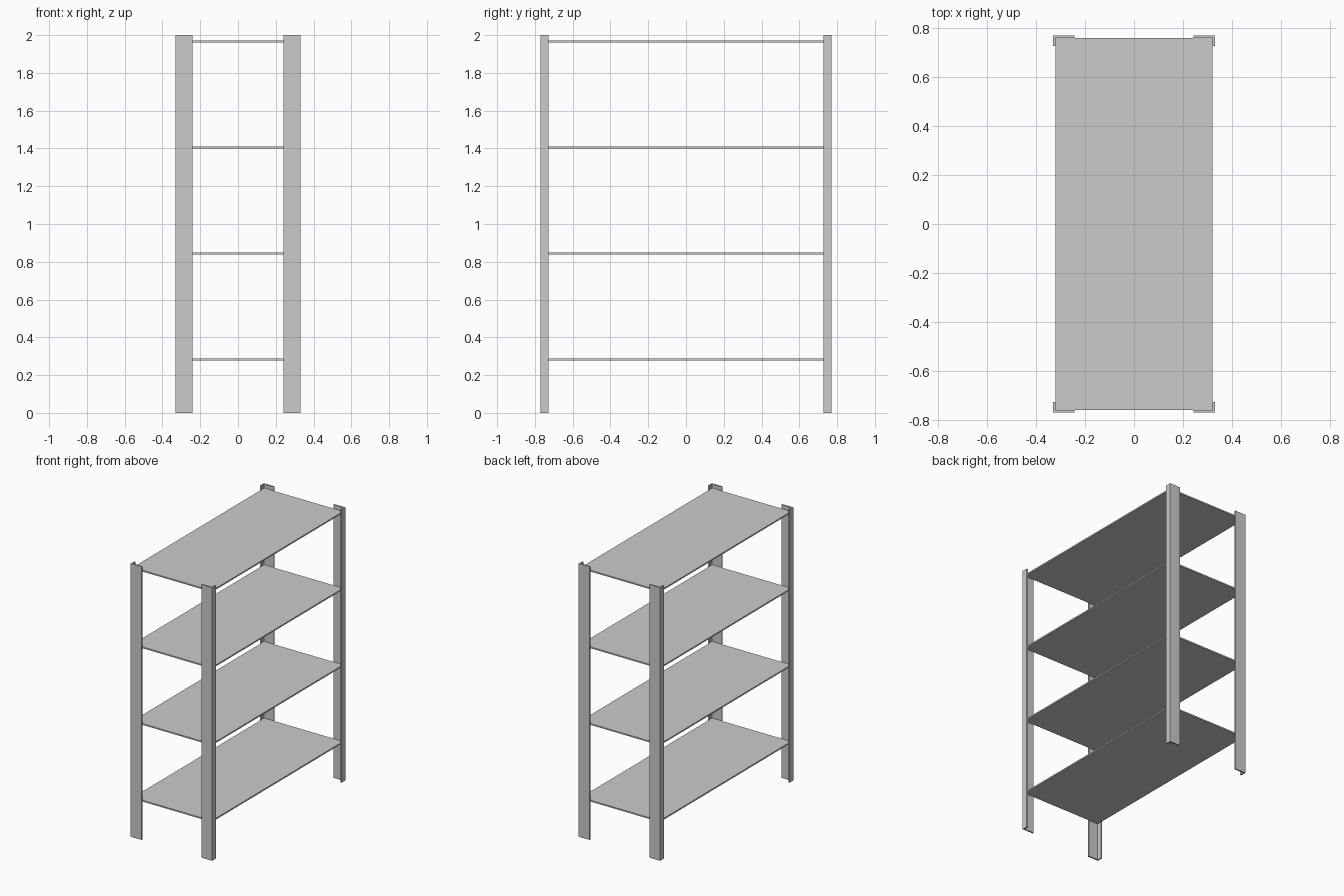
import bpy, bmesh

if "Cube" in bpy.data.objects:
    bpy.data.objects.remove(bpy.data.objects["Cube"])

X, Y, H = 0.33, 0.77, 2.0      # outer half sizes and height
WX, WY, T = 0.088, 0.043, 0.01  # angle flange widths and sheet thickness


def prism(name, outline, z0, z1):
    """Extrude a flat outline from z0 up to z1."""
    bm = bmesh.new()
    face = bm.faces.new([bm.verts.new((x, y, z0)) for x, y in outline])
    ext = bmesh.ops.extrude_face_region(bm, geom=[face])
    verts = [g for g in ext["geom"] if isinstance(g, bmesh.types.BMVert)]
    bmesh.ops.translate(bm, verts=verts, vec=(0, 0, z1 - z0))
    bmesh.ops.recalc_face_normals(bm, faces=bm.faces)
    mesh = bpy.data.meshes.new(name)
    bm.to_mesh(mesh)
    bm.free()
    obj = bpy.data.objects.new(name, mesh)
    bpy.context.collection.objects.link(obj)
    return obj


# L-shaped corner posts: wide flange on the front/back, narrow on the sides
angle = [(X, Y), (X - WX, Y), (X - WX, Y - T),
         (X - T, Y - T), (X - T, Y - WY), (X, Y - WY)]
for sy, end in ((-1, "front"), (1, "back")):
    for sx, side in ((-1, "left"), (1, "right")):
        prism(f"{end}_{side}_post", [(sx * x, sy * y) for x, y in angle], 0, H)

# Four evenly spaced shelf boards fitted inside the posts
sx, sy = X - T, Y - T
for i in range(4):
    z = 0.282 + i * 0.5613
    prism(f"shelf_{i + 1}", [(-sx, -sy), (sx, -sy), (sx, sy), (-sx, sy)],
          z - T / 2, z + T / 2)
